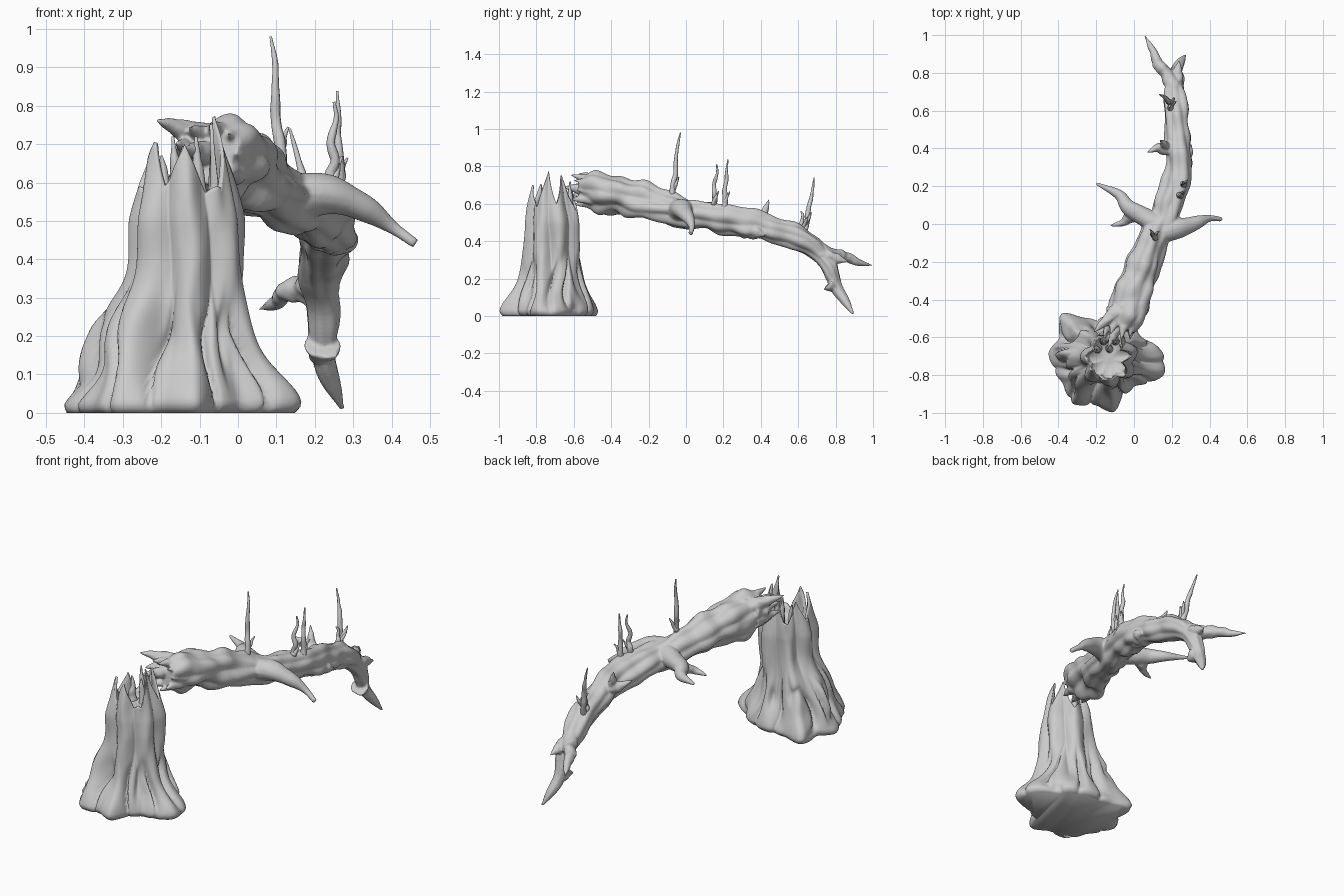
import bpy, bmesh, math, random
from mathutils import Vector, noise, Quaternion

if "Cube" in bpy.data.objects:
    bpy.data.objects.remove(bpy.data.objects["Cube"])

random.seed(4)


def skin(name, rings):
    """Loft closed rings of equal size and cap both ends."""
    bm = bmesh.new()
    loops = [[bm.verts.new(p) for p in r] for r in rings]
    n = len(rings[0])
    for lo, hi in zip(loops, loops[1:]):
        for j in range(n):
            bm.faces.new((lo[j], lo[(j + 1) % n], hi[(j + 1) % n], hi[j]))
    bm.faces.new(loops[0])
    bm.faces.new(loops[-1])
    bmesh.ops.recalc_face_normals(bm, faces=bm.faces)
    for f in bm.faces:
        f.smooth = True
    me = bpy.data.meshes.new(name)
    bm.to_mesh(me)
    bm.free()
    ob = bpy.data.objects.new(name, me)
    bpy.context.collection.objects.link(ob)
    return ob


def tube(name, pts, sides=16, steps=6, rough=0.1, freq=9, lobes=0):
    """Knotty limb along a smooth curve through (x, y, z, radius) points."""
    P = [Vector(p) for p in pts]
    P = [P[0] * 2 - P[1]] + P + [P[-1] * 2 - P[-2]]
    path = []
    for a, b, c, d in zip(P, P[1:], P[2:], P[3:]):
        for k in range(steps):
            t = k / steps
            path.append(b + (c - a) * t / 2 + (a - b * 2.5 + c * 2 - d / 2) * t ** 2
                        + (b * 3 - a - c * 3 + d) * t ** 3 / 2)
    path.append(P[-2])
    rings, u, old = [], None, None
    for i, p in enumerate(path):
        tan = (path[min(i + 1, len(path) - 1)].xyz - path[max(i - 1, 0)].xyz).normalized()
        u = old.rotation_difference(tan) @ u if old else tan.orthogonal().normalized()
        old, ring = tan, []
        for j in range(sides):
            a = math.tau * j / sides
            d = Quaternion(tan, a) @ u
            r = p.w * (1 + rough * noise.noise((p.xyz + d * p.w) * freq))
            if lobes:  # long bark folds that twist along the limb
                r *= 0.92 + 0.15 * abs(math.sin(lobes * a / 2 + i * 0.05))
            ring.append(p.xyz + d * max(r, 0.002))
        rings.append(ring)
    return skin(name, rings)


def spike(name, start, end, r, wobble=0.0, count=3, sides=14):
    """Tapering splinter or twig from start to end with random kinks."""
    s, e = Vector(start), Vector(end)
    pts = []
    for i in range(count + 1):
        t = i / count
        kink = Vector([random.uniform(-wobble, wobble) for _ in range(3)]) * (0 < i < count)
        pts.append((*(s.lerp(e, t) + kink), r * (1 - t) ** 0.7 + 0.003))
    return tube(name, pts, sides, 5, 0.3, 30)


# --- Stump: spreading roots blended into a folded, splintered hollow trunk ---
CX, CY = -0.135, -0.715
# Base outline: angle in degrees and reach
roots = [(0, 0.31), (14, 0.27), (32, 0.22), (75, 0.22), (108, 0.23), (123, 0.26), (137, 0.37), (158, 0.28),
         (174, 0.335), (207, 0.28), (230, 0.315), (255, 0.25), (276, 0.29), (290, 0.21), (315, 0.2), (345, 0.31)]
# Rim splinters: angle, tip height, half width in degrees
peaks = [(217, 0.71, 30), (268, 0.70, 34), (345, 0.78, 30), (35, 0.76, 30), (95, 0.70, 26), (150, 0.69, 30)]


def reach(a):
    deg = math.degrees(a) % 360
    for (d0, r0), (d1, r1) in zip(roots, roots[1:] + [(360, roots[0][1])]):
        if deg <= d1:
            return r0 + (r1 - r0) * (deg - d0) / (d1 - d0)


def rim(a):
    deg = math.degrees(a)
    h = 0.56 + 0.03 * abs(math.sin(5.5 * a))
    for c, top, w in peaks:
        d = abs((deg - c + 180) % 360 - 180)
        h = max(h, 0.56 + (top - 0.56) * (1 - d / w))
    return h


def stump_point(a, z, scale=1.0):
    left = max(0, math.cos(a - 3.3))
    narrow = 1 / (1 + (z / 0.13) ** 2.6)  # roots sweep in to the trunk
    shoulder = max(0, 1.02 - 1.9 * z) / (1 + (z / 0.32) ** 8)  # bulkier on the left
    f = narrow * (1 - left) + shoulder * left
    rt = 0.133 - max(0, z - 0.5) ** 1.2 * 0.23
    rt *= 0.88 + 0.2 * abs(math.sin(3.5 * (a + 0.5 * (z - 0.4)) + 0.35))
    rb = sum(reach(a + k * 0.05) for k in (-1, 0, 1)) / 3
    r = rt + (rb - rt) * f
    swirl = Vector((math.cos(a) * 2.6, math.sin(a) * 2.6, z * 5))
    r *= 1 + 0.13 * noise.noise(swirl) * min(1, z * 8)
    # Wandering clefts between the roots, fading up the trunk
    cleft = abs(math.sin(5 * a + 2.5 * noise.noise(swirl * 0.9)))
    r -= 0.05 * (1 - cleft) ** 2 * math.exp(-((z - 0.14) / 0.12) ** 2)
    # Hollow between the roots at the front left
    r -= 0.06 * math.exp(-((a - 4.2) / 0.22) ** 2 - ((z - 0.2) / 0.08) ** 2)
    r -= 0.02 * max(0, 1 - z / 0.02)
    r *= scale
    return Vector((CX + r * math.cos(a), CY + r * math.sin(a), z))


angles = [math.tau * j / 180 for j in range(180)]
rings = [[stump_point(a, rim(a) * t / 50) for a in angles] for t in range(51)]
for t in (0, 0.35, 0.7, 1):  # inner wall of the hollow
    rings.append([stump_point(a, rim(a) * (1 - t) + 0.54 * t - 0.003, 0.9 - 0.2 * t) for a in angles])
rings.append([Vector((CX + 0.02 * math.cos(a), CY + 0.02 * math.sin(a), 0.54)) for a in angles])
skin("stump", rings)

# Thin splinters standing in the hollow
for i in range(4):
    x, y = -0.19 + 0.03 * i, -0.66 + 0.04 * (i % 2)
    spike(f"stump_splinter_{i}", (x, y, 0.52), (x - 0.01, y, 0.67 + 0.05 * (i % 2)), 0.02, 0.004)

# --- Fallen log with its large limbs, fused into one surface ---
parts = [
    tube("fallen_log", [(-0.085, -0.54, 0.675, 0.085), (-0.02, -0.4, 0.652, 0.102), (0.12, -0.06, 0.572, 0.078),
                        (0.215, 0.2, 0.515, 0.074), (0.235, 0.38, 0.48, 0.073), (0.22, 0.6, 0.41, 0.06),
                        (0.217, 0.75, 0.29, 0.042), (0.22, 0.81, 0.15, 0.038), (0.272, 0.895, 0.008, 0.005)],
         48, 18, 0.4, 9, 7),
    tube("right_limb", [(0.12, -0.05, 0.57, 0.07), (0.24, -0.02, 0.565, 0.055), (0.33, 0.005, 0.535, 0.034),
                        (0.4, 0.03, 0.485, 0.018), (0.462, 0.025, 0.44, 0.012)], 16, 6, 0.3),
    tube("left_limb", [(0.14, 0, 0.57, 0.06), (-0.02, 0.08, 0.56, 0.042),
                       (-0.08, 0.155, 0.55, 0.025), (-0.2, 0.215, 0.56, 0.008)], 16, 6, 0.3),
    spike("left_limb_fork", (0.03, 0.06, 0.56), (-0.13, -0.01, 0.5), 0.036, 0.012),
    spike("tip_fork", (0.215, 0.71, 0.35), (0.055, 1.0, 0.27), 0.042, 0.01, 4),
    spike("tip_stub", (0.22, 0.72, 0.33), (0.24, 0.87, 0.29), 0.04),
    spike("tip_knot", (0.22, 0.77, 0.18), (0.215, 0.83, 0.12), 0.046),
    spike("side_knot", (0.24, 0.33, 0.47), (0.305, 0.42, 0.43), 0.06),
    spike("upper_knot", (0.22, 0.41, 0.48), (0.07, 0.38, 0.57), 0.04, 0.01),
    spike("upper_knot_twig", (0.17, 0.41, 0.53), (0.14, 0.445, 0.625), 0.022),
]
# Torn wood around the broken end: a ring of splinters pointing at the stump
for i in range(9):
    a = math.tau * i / 9
    side, up = math.cos(a), math.sin(a)
    s = Vector((-0.045 + 0.068 * side, -0.45, 0.66 + 0.055 * up))
    e = Vector((-0.085 + 0.08 * side, -0.585 - 0.03 * (i % 3) / 2, 0.675 + 0.08 * up))
    parts.append(spike(f"torn_wood_{i}", s, e, 0.036))
parts.append(spike("torn_lip", (-0.05, -0.42, 0.70), (-0.215, -0.575, 0.765), 0.045))
parts.append(spike("torn_core", (-0.06, -0.48, 0.67), (-0.14, -0.66, 0.69), 0.04))

bpy.ops.object.select_all(action='DESELECT')
for p in parts:
    p.select_set(True)
log = parts[0]
bpy.context.view_layer.objects.active = log
bpy.ops.object.join()
fuse = log.modifiers.new("fuse", 'REMESH')
fuse.mode, fuse.voxel_size, fuse.use_smooth_shade = 'VOXEL', 0.006, True
soften = log.modifiers.new("soften", 'SMOOTH')
soften.factor, soften.iterations = 0.5, 4

# --- Upright dead twigs on the log: base and tip, each with a short side shoot ---
twigs = {
    "tall_twig": ((0.11, -0.075, 0.62), (0.085, -0.03, 0.98)),
    "middle_twig": ((0.26, 0.2, 0.55), (0.258, 0.225, 0.838)),
    "middle_twig_2": ((0.245, 0.14, 0.56), (0.25, 0.165, 0.81)),
    "far_twig": ((0.2, 0.63, 0.44), (0.135, 0.685, 0.74)),
    "far_stub": ((0.2, 0.62, 0.44), (0.18, 0.615, 0.56)),
}
for name, (s, e) in twigs.items():
    s, e = Vector(s), Vector(e)
    spike(name, s, e, 0.014, 0.008, 5, 10)
    root = s.lerp(e, 0.15)
    spike(name + "_shoot", root, root + Vector((0.025, 0.03, 0.07)), 0.009, 0.004, 3, 10)
